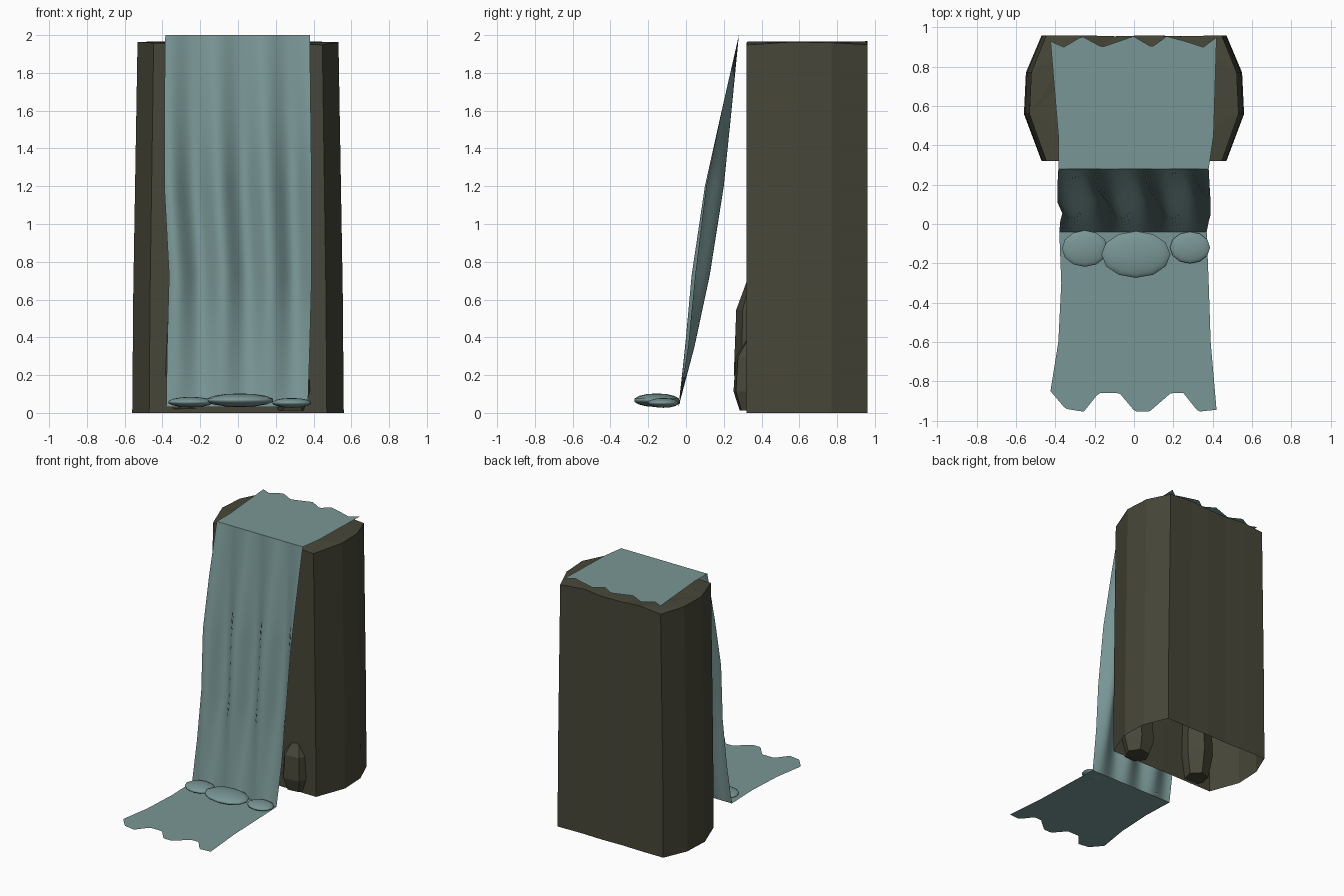
import bpy, bmesh, math

if "Cube" in bpy.data.objects:
    bpy.data.objects.remove(bpy.data.objects["Cube"])


def material(name, rgb):
    m = bpy.data.materials.new(name)
    m.diffuse_color = (*rgb, 1)
    m.use_nodes = True
    m.node_tree.nodes["Principled BSDF"].inputs["Base Color"].default_value = m.diffuse_color
    return m


WATER = material("water teal", (0.19, 0.305, 0.30))
ROCK = material("dark olive rock", (0.062, 0.062, 0.041))


def loft(name, rings, mat, closed=True, cap_start=False, cap_end=False, smooth=False):
    """Skin a list of equally long point rows with quads."""
    bm = bmesh.new()
    rows = [[bm.verts.new(p) for p in r] for r in rings]
    n = len(rows[0])
    for a, b in zip(rows, rows[1:]):
        for i in range(n if closed else n - 1):
            j = (i + 1) % n
            bm.faces.new((a[i], a[j], b[j], b[i]))
    if cap_start:
        bm.faces.new(rows[0][::-1])
    if cap_end:
        bm.faces.new(rows[-1])
    if closed:
        bmesh.ops.recalc_face_normals(bm, faces=bm.faces)
    bmesh.ops.triangulate(bm, faces=[f for f in bm.faces if len(f.verts) > 4])
    for f in bm.faces:
        f.smooth = smooth
    me = bpy.data.meshes.new(name)
    bm.to_mesh(me)
    bm.free()
    me.materials.append(mat)
    ob = bpy.data.objects.new(name, me)
    bpy.context.collection.objects.link(ob)
    return ob


def interp(pts, x):
    for (x0, y0), (x1, y1) in zip(pts, pts[1:]):
        if x <= x1:
            return y0 + (y1 - y0) * (x - x0) / (x1 - x0)
    return pts[-1][1]


# Cliff: faceted column, open underneath, slightly narrower at its uneven top
outline = [(-0.47, 0.32), (0.0, 0.325), (0.47, 0.32), (0.56, 0.56), (0.55, 0.77), (0.47, 0.96),
           (0.25, 0.955), (0.08, 0.96), (-0.1, 0.955), (-0.28, 0.96), (-0.47, 0.96),
           (-0.55, 0.77), (-0.56, 0.56)]
base = [(x, y, 0) for x, y in outline]
middle = [(x * 0.99, y, 0.65) for x, y in outline]
top = [(x * 0.95, y, 1.958 + 0.01 * math.sin(i * 2.3)) for i, (x, y) in enumerate(outline)]
bm_cliff = loft("cliff", [base, middle, top], ROCK, cap_end=True)


# Boulders leaning on the foot of the cliff
def boulder(name, cx, cy, rx, ry, height, turn):
    rings = []
    for t, s in ((0.03, 0.72), (0.30, 1.0), (0.78, 0.9), (1.0, 0.45)):
        rings.append([(cx + rx * s * math.cos(turn + k * math.tau / 6),
                       cy + ry * s * math.sin(turn + k * math.tau / 6),
                       height * t) for k in range(6)])
    loft(name, rings, ROCK, cap_start=True, cap_end=True)


boulder("left_boulder", -0.29, 0.38, 0.12, 0.13, 0.70, 0.3)
boulder("right_boulder", 0.28, 0.37, 0.13, 0.13, 0.38, 0.1)

# Water sheet: stream on top, rippled fall, pool with a ragged edge
back_edge = [(-1, 0.93), (-0.84, 0.90), (-0.62, 0.955), (-0.38, 0.90), (0, 0.955), (0.22, 0.90),
             (0.40, 0.955), (0.62, 0.93), (0.84, 0.90), (1, 0.95)]
front_edge = [(-1, -0.85), (-0.82, -0.94), (-0.60, -0.955), (-0.42, -0.86), (-0.17, -0.86),
              (0.02, -0.955), (0.19, -0.955), (0.45, -0.86), (0.60, -0.86), (0.78, -0.955), (1, -0.945)]
# y, z, left edge, right edge, ripple depth
sections = [(None, 2.0, -0.425, 0.42, 0), (0.45, 2.0, -0.385, 0.405, 0), (0.28, 2.0, -0.385, 0.38, 0),
            (0.215, 1.6, -0.39, 0.385, 0.026), (0.15, 1.2, -0.39, 0.39, 0.05),
            (0.078, 0.73, -0.365, 0.39, 0.048), (0.02, 0.35, -0.375, 0.38, 0.025),
            (-0.04, 0.03, -0.38, 0.37, 0), (-0.3, 0.03, -0.37, 0.38, 0),
            (-0.6, 0.03, -0.385, 0.39, 0), (None, 0.03, -0.425, 0.42, 0)]
us = [i / 25 - 1 for i in range(51)]
rows = []
for y, z, xl, xr, amp in sections:
    edge = back_edge if z > 1 else front_edge
    rows.append([(xl + (xr - xl) * (u + 1) / 2,
                  interp(edge, u) if y is None else y + amp * math.sin(u * 9.5 + z * 0.8), z)
                 for u in us])
stream = loft("upper_stream", rows[:3], WATER, closed=False)
fall = loft("waterfall", rows[2:8], WATER, closed=False, smooth=True)
pool = loft("pool", rows[7:], WATER, closed=False)

# Foam mounds at the foot of the fall
for name, loc, size in (("foam_left", (-0.25, -0.125, 0.057), (0.12, 0.095, 0.028)),
                        ("foam_centre", (0.01, -0.155, 0.067), (0.18, 0.122, 0.036)),
                        ("foam_right", (0.285, -0.12, 0.053), (0.105, 0.083, 0.026))):
    bpy.ops.mesh.primitive_uv_sphere_add(segments=12, ring_count=7, location=loc)
    ob = bpy.context.object
    ob.name = name
    ob.scale = size
    ob.data.materials.append(WATER)
    bpy.ops.object.shade_smooth()
